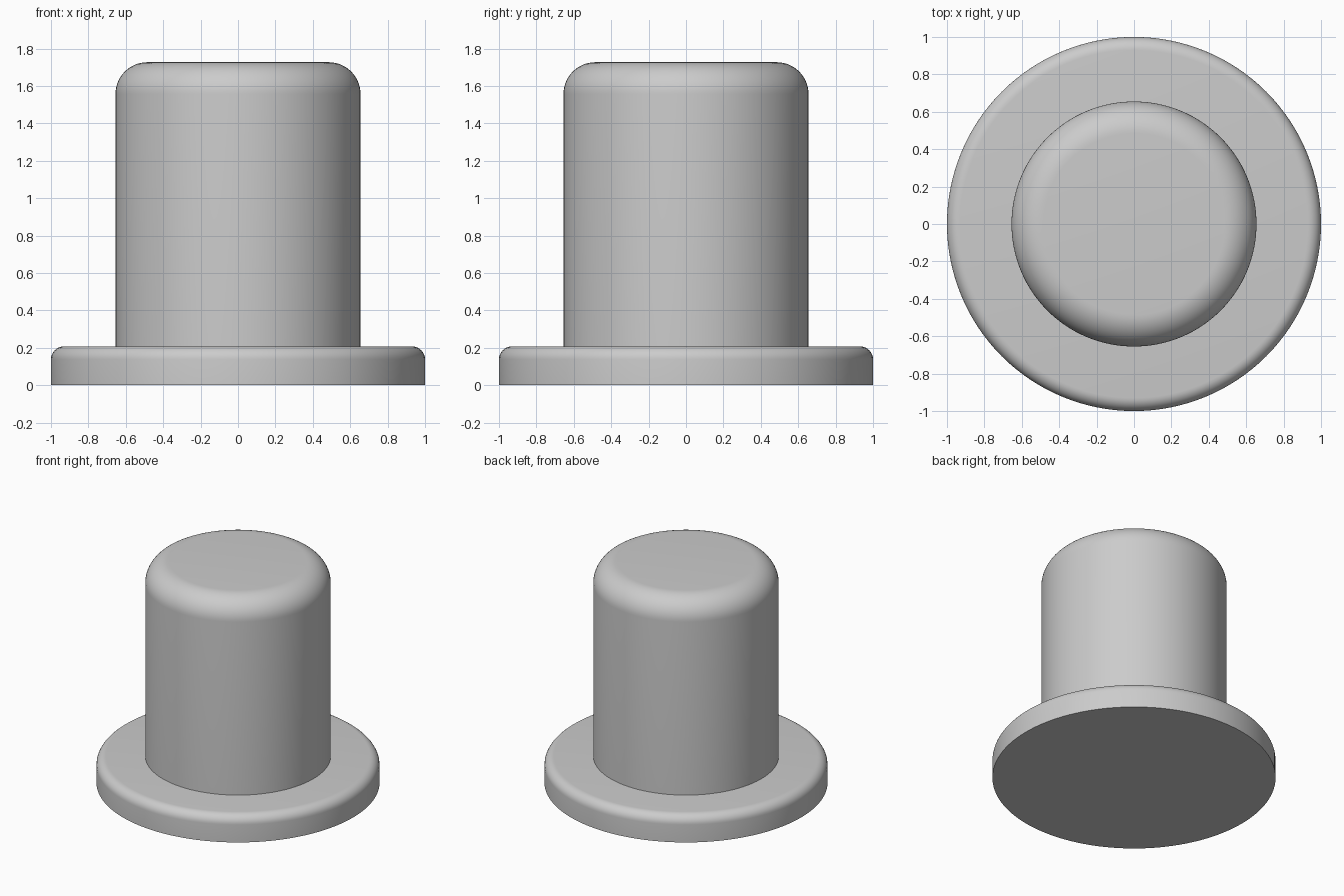
import bpy
import bmesh
import math

cube = bpy.data.objects.get("Cube")
if cube:
    bpy.data.objects.remove(cube, do_unlink=True)

grey = bpy.data.materials.new("plain grey")
grey.use_nodes = True
colour = (0.6, 0.6, 0.6, 1)
grey.diffuse_color = colour
grey.node_tree.nodes["Principled BSDF"].inputs["Base Color"].default_value = colour


def rounded_disc(name, radius, bottom, top, rounding, segments=10):
    """Solid cylinder whose upper rim is rounded over."""
    height = top - bottom
    bm = bmesh.new()
    bmesh.ops.create_cone(bm, cap_ends=True, segments=128,
                          radius1=radius, radius2=radius, depth=height)
    rim = [e for e in bm.edges if all(v.co.z > 0 for v in e.verts)]
    bmesh.ops.bevel(bm, geom=rim, offset=rounding, offset_type='OFFSET',
                    segments=segments, profile=0.5, affect='EDGES')
    mesh = bpy.data.meshes.new(name)
    bm.to_mesh(mesh)
    bm.free()
    mesh.materials.append(grey)
    obj = bpy.data.objects.new(name, mesh)
    obj.location.z = bottom + height / 2
    bpy.context.collection.objects.link(obj)
    bpy.ops.object.select_all(action='DESELECT')
    obj.select_set(True)
    bpy.context.view_layer.objects.active = obj
    bpy.ops.object.shade_smooth_by_angle(angle=math.radians(30))
    return obj


# Wide foot plate
rounded_disc("base_flange", 1.0, 0.0, 0.208, 0.07, 8)

# Tall post, seated slightly into the flange
rounded_disc("post", 0.655, 0.19, 1.727, 0.17, 14)
